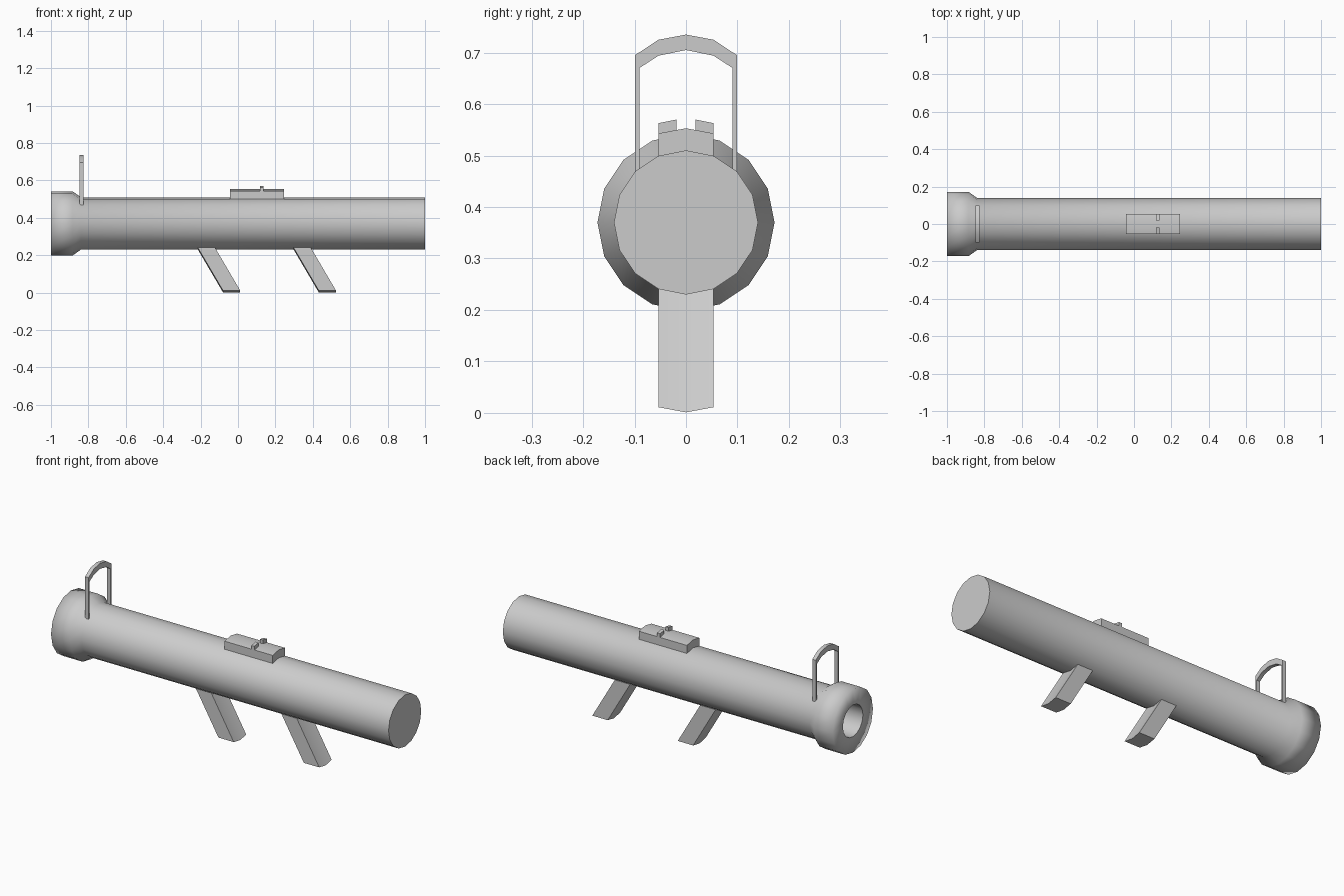
import bpy, bmesh, math
from mathutils import Vector

if "Cube" in bpy.data.objects:
    bpy.data.objects.remove(bpy.data.objects["Cube"])

AXIS_Z, SIDES = 0.37, 16


def finish(bm, name, angle=None):
    bmesh.ops.recalc_face_normals(bm, faces=bm.faces)
    mesh = bpy.data.meshes.new(name)
    bm.to_mesh(mesh)
    bm.free()
    ob = bpy.data.objects.new(name, mesh)
    bpy.context.collection.objects.link(ob)
    if angle:
        bpy.ops.object.select_all(action='DESELECT')
        ob.select_set(True)
        bpy.context.view_layer.objects.active = ob
        bpy.ops.object.shade_smooth_by_angle(angle=math.radians(angle))
    return ob


def lathe_x(name, profile):
    """Turn (x, radius, sharp) rings around the tube axis and cap both ends."""
    bm = bmesh.new()
    rings = []
    for x, r, sharp in profile:
        rings.append([bm.verts.new((x, r * math.sin(a), AXIS_Z + r * math.cos(a)))
                      for a in (2 * math.pi * i / SIDES for i in range(SIDES))])
    for a, b in zip(rings, rings[1:]):
        for i in range(SIDES):
            j = (i + 1) % SIDES
            bm.faces.new((a[i], a[j], b[j], b[i])).smooth = True
    bm.faces.new(rings[0])
    bm.faces.new(rings[-1])
    for ring, (x, r, sharp) in zip(rings, profile):
        if sharp:
            for i in range(SIDES):
                bm.edges.get((ring[i], ring[(i + 1) % SIDES])).smooth = False
    return finish(bm, name)


def prism(name, outline, offset, angle=None):
    """Extrude a closed outline of 3D points along an offset."""
    bm = bmesh.new()
    face = bm.faces.new([bm.verts.new(p) for p in outline])
    ext = bmesh.ops.extrude_face_region(bm, geom=[face], use_keep_orig=True)
    moved = [g for g in ext['geom'] if isinstance(g, bmesh.types.BMVert)]
    bmesh.ops.translate(bm, verts=moved, vec=Vector(offset))
    return finish(bm, name, angle)


# Tube, flared rear collar and recessed bore in one turned body
lathe_x("tube_body", [
    (-0.85, 0.086, True), (-1.0, 0.086, True), (-1.0, 0.172, False),
    (-0.885, 0.172, False), (-0.84, 0.14, False), (1.0, 0.14, True)])

# Slanted grips with a shallow keel along the bottom
for name, x in (("rear_grip", -0.215), ("front_grip", 0.297)):
    top = [(x, -0.0535, 0.241), (x + 0.092, -0.0535, 0.241), (x + 0.092, 0, 0.231),
           (x + 0.092, 0.0535, 0.241), (x, 0.0535, 0.241), (x, 0, 0.231)]
    prism(name, top, (0.135, 0, -0.23), 40)

# Ridged sight rail on top
rail = [(-0.0535, 0.498), (0.0535, 0.498), (0.0535, 0.543), (0, 0.553), (-0.0535, 0.543)]
prism("sight_rail", [(-0.043, y, z) for y, z in rail], (0.288, 0, 0), 40)

# Pair of notch posts on the rail
for name, s in (("left_notch", 1), ("right_notch", -1)):
    post = [(0.018, 0.545), (0.0535, 0.54), (0.0535, 0.563), (0.018, 0.57)]
    prism(name, [(0.118, s * y, z) for y, z in post], (0.018, 0, 0))

# Tall arched hoop sight, built as mirrored inner and outer outlines
outer = [(0.099, 0.46), (0.099, 0.695), (0.0535, 0.725), (0, 0.735)]
inner = [(0.0905, 0.46), (0.0905, 0.67), (0.0535, 0.694), (0, 0.705)]


def arch(half):
    return half + [(-y, z) for y, z in reversed(half[:-1])]


hoop = arch(outer) + arch(inner)[::-1]
prism("hoop_sight", [(-0.847, y, z) for y, z in hoop], (0.021, 0, 0), 40)
